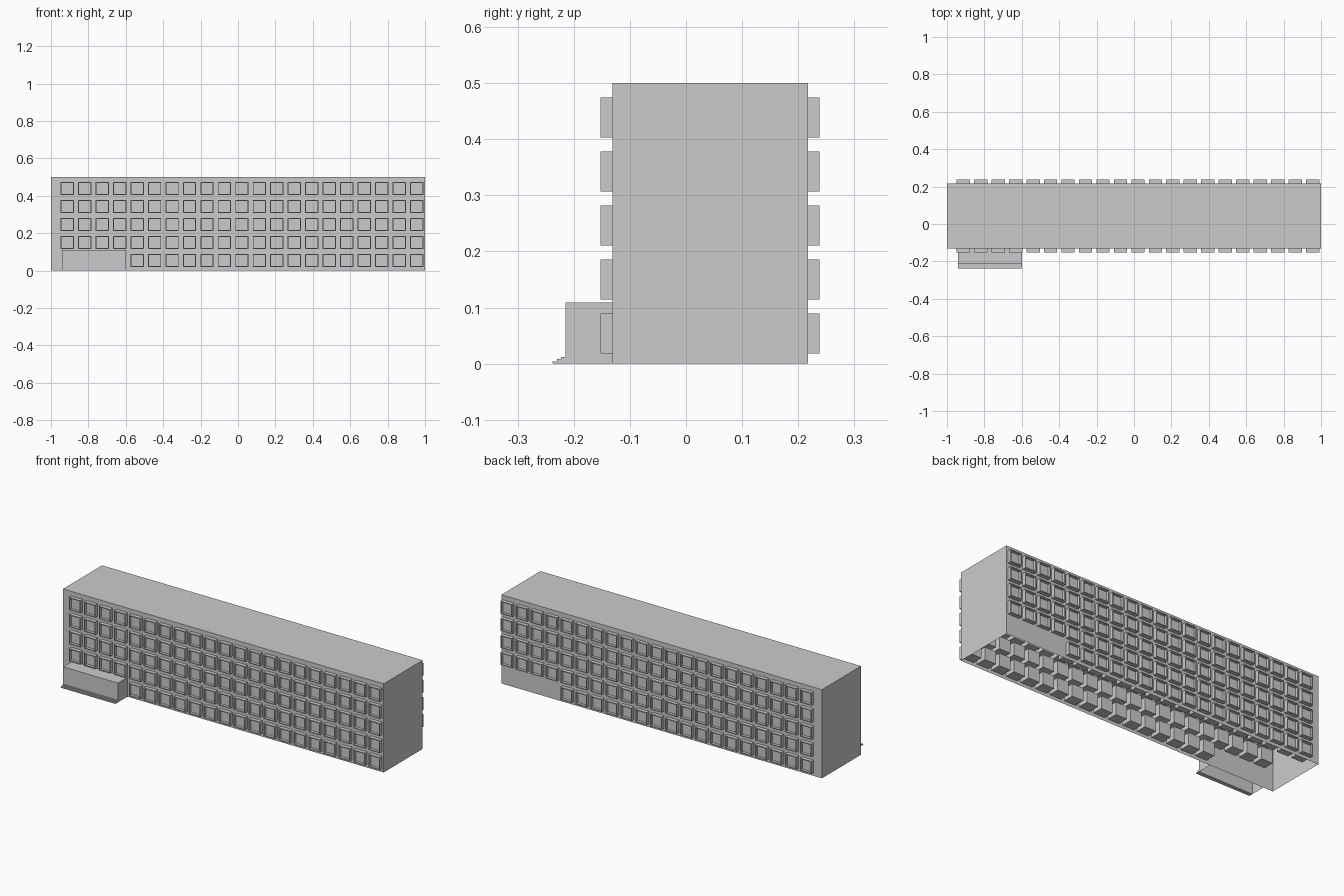
import bpy, bmesh

if "Cube" in bpy.data.objects:
    bpy.data.objects.remove(bpy.data.objects["Cube"])

COLS, ROWS = 21, 5
FRONT, BACK = -0.131, 0.217


def make_object(name, bm):
    bmesh.ops.recalc_face_normals(bm, faces=bm.faces[:])
    mesh = bpy.data.meshes.new(name)
    bm.to_mesh(mesh)
    bm.free()
    obj = bpy.data.objects.new(name, mesh)
    bpy.context.collection.objects.link(obj)
    return obj


def add_box(bm, x0, x1, y0, y1, z0, z1):
    verts = bmesh.ops.create_cube(bm, size=1)["verts"]
    for v in verts:
        v.co.x = x1 if v.co.x > 0 else x0
        v.co.y = y1 if v.co.y > 0 else y0
        v.co.z = z1 if v.co.z > 0 else z0
    return list({f for v in verts for f in v.link_faces})


def remove_bottom(bm, faces):
    low = min(faces, key=lambda f: f.calc_center_median().z)
    bmesh.ops.delete(bm, geom=[low], context='FACES_ONLY')


def add_window(bm, x, z, wall, side):
    # Box through the wall, with a recessed pane inside a thin frame
    h = 0.0355
    outer, inner = wall + side * 0.021, wall - side * 0.06
    faces = add_box(bm, x - h, x + h, min(outer, inner), max(outer, inner), z - h, z + h)
    pane = max(faces, key=lambda f: side * f.calc_center_median().y)
    bmesh.ops.inset_region(bm, faces=[pane], thickness=0.007)
    rim = list(pane.verts)
    walls = bmesh.ops.extrude_discrete_faces(bm, faces=[pane])["faces"]
    for v in walls[0].verts:
        v.co.y -= side * 0.015


# Main block, open underneath
bm = bmesh.new()
remove_bottom(bm, add_box(bm, -1, 1, FRONT, BACK, 0, 0.5))
make_object("building_block", bm)

# Window grids; ground floor leaves four bays free on each side
for name, wall, side, skipped in (("front_windows", FRONT, -1, range(0, 4)),
                                  ("back_windows", BACK, 1, range(17, 21))):
    bm = bmesh.new()
    for row in range(ROWS):
        for col in range(COLS):
            if row == 0 and col in skipped:
                continue
            add_window(bm, -0.913 + col * 0.0934, 0.054 + row * 0.0962, wall, side)
    make_object(name, bm)

# Entrance porch
bm = bmesh.new()
remove_bottom(bm, add_box(bm, -0.94, -0.598, -0.215, FRONT, 0, 0.109))
make_object("entrance_porch", bm)

# Entrance steps
bm = bmesh.new()
for i in range(3):
    add_box(bm, -0.94, -0.598, -0.238 + i * 0.0077, -0.215, i * 0.004, (i + 1) * 0.004)
make_object("entrance_steps", bm)
